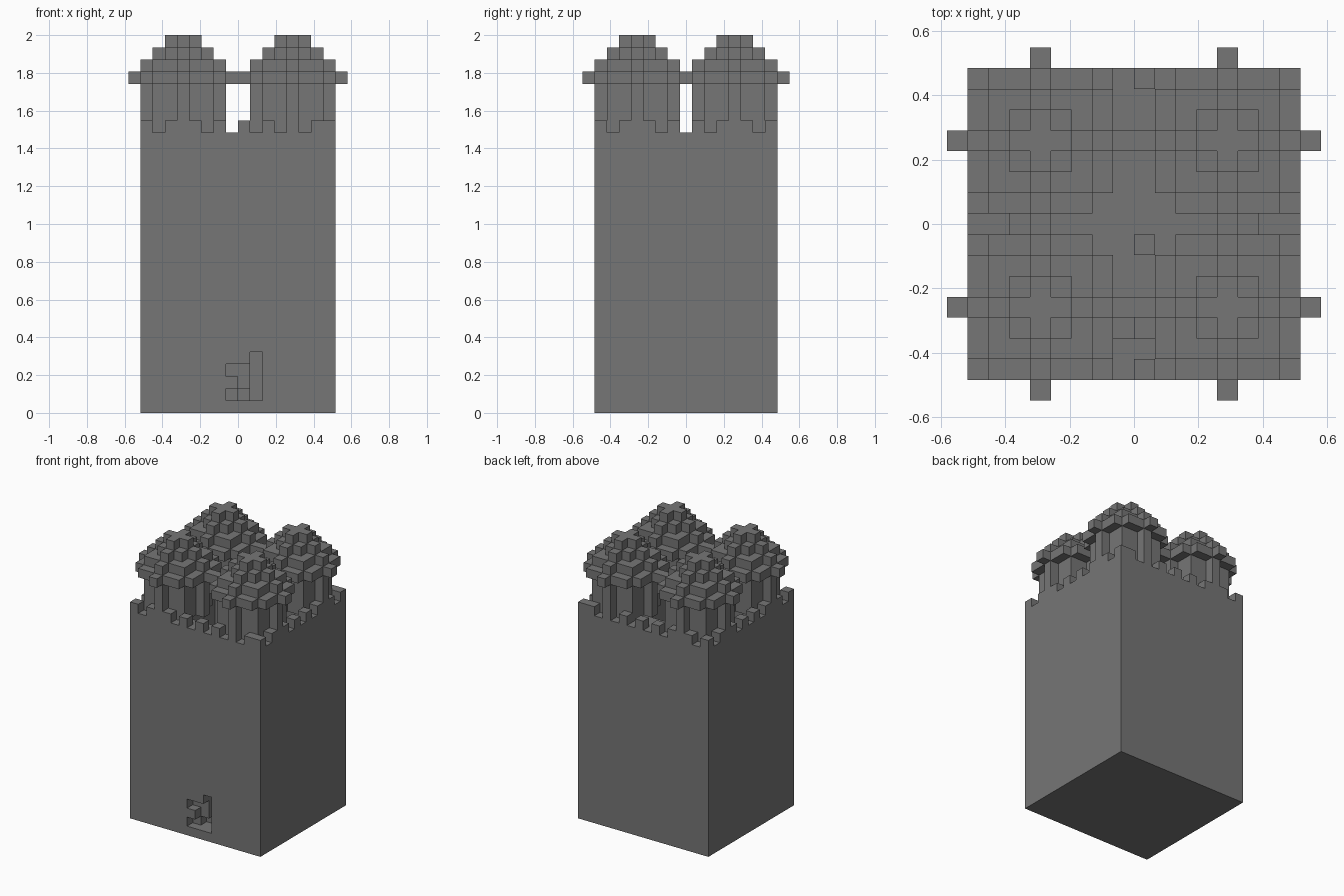
import bpy
import bmesh
from mathutils import Vector
from itertools import product

cube = bpy.data.objects.get("Cube")
if cube:
    bpy.data.objects.remove(cube, do_unlink=True)

U = 2 / 31  # edge length of one block

stone = bpy.data.materials.new("grey stone")
stone.use_nodes = True
GREY = (0.18, 0.18, 0.18, 1)
stone.diffuse_color = GREY
stone.node_tree.nodes["Principled BSDF"].inputs["Base Color"].default_value = GREY


def block_range(x, y, z):
    """All block cells between the given (start, end) pairs."""
    return set(product(range(*x), range(*y), range(*z)))


def disc(cx, cy, radius, z):
    """One round layer of blocks."""
    span = range(-radius, radius + 1)
    return {(cx + a, cy + b, z) for a, b in product(span, span)
            if a * a + b * b <= radius * radius}


def build(name, cells):
    """Skin a set of blocks, keeping only the outer faces."""
    bm = bmesh.new()
    corners = {}

    def vert(p):
        key = tuple(p)
        if key not in corners:
            corners[key] = bm.verts.new(((p[0]) * U, (p[1] - 0.5) * U, p[2] * U))
        return corners[key]

    for cell in sorted(cells):
        for axis, side in product(range(3), (0, 1)):
            near = list(cell)
            near[axis] += 1 if side else -1
            if tuple(near) in cells:
                continue
            a, b = (axis + 1) % 3, (axis + 2) % 3
            loop = []
            for da, db in ((0, 0), (1, 0), (1, 1), (0, 1)):
                p = list(cell)
                p[axis] += side
                p[a] += da
                p[b] += db
                loop.append(vert(p))
            bm.faces.new(loop if side else loop[::-1])
    # Join the flat areas
    bmesh.ops.dissolve_limit(bm, angle_limit=0.01, verts=bm.verts, edges=bm.edges)
    mesh = bpy.data.meshes.new(name)
    bm.to_mesh(mesh)
    bm.free()
    mesh.materials.append(stone)
    obj = bpy.data.objects.new(name, mesh)
    bpy.context.collection.objects.link(obj)
    return obj


# Keep walls around an open shaft, with a stepped doorway in the front
keep = block_range((-8, 8), (-7, 8), (0, 23))
keep -= block_range((-6, 6), (-5, 5), (1, 23))
keep -= block_range((1, 2), (-7, -5), (1, 5))
keep -= block_range((-1, 1), (-7, -6), (1, 4))
keep |= {(-1, -7, 2)}
keep -= {(0, -6, 1)}
keep |= block_range((0, 1), (-5, -4), (1, 2))
build("keep_walls", keep)

# Post standing in the shaft
build("inner_post", block_range((0, 1), (-1, 0), (1, 22)))

# Corner towers and their stepped roofs
shafts, roofs = set(), set()
for (x, side_name), (y, end_name) in product(((-5, "right"), (4, "left")),
                                             ((-4, "front"), (4, "back"))):
    shaft = set().union(*(disc(x, y, 3, z) for z in range(23, 27)))
    build(f"{end_name}_{side_name}_tower", shaft)
    shafts |= shaft
    for step in range(4):
        roofs |= disc(x, y, 4 - step, 27 + step)
build("tower_roofs", roofs)

# Battlements along the rim
rim = {(x, y, 23) for x, y in product(range(-8, 8), range(-7, 8))
       if (x in (-8, 7) and y % 2) or (abs(y) == 7 and x % 2 == 0)}
build("battlements", rim - shafts)
